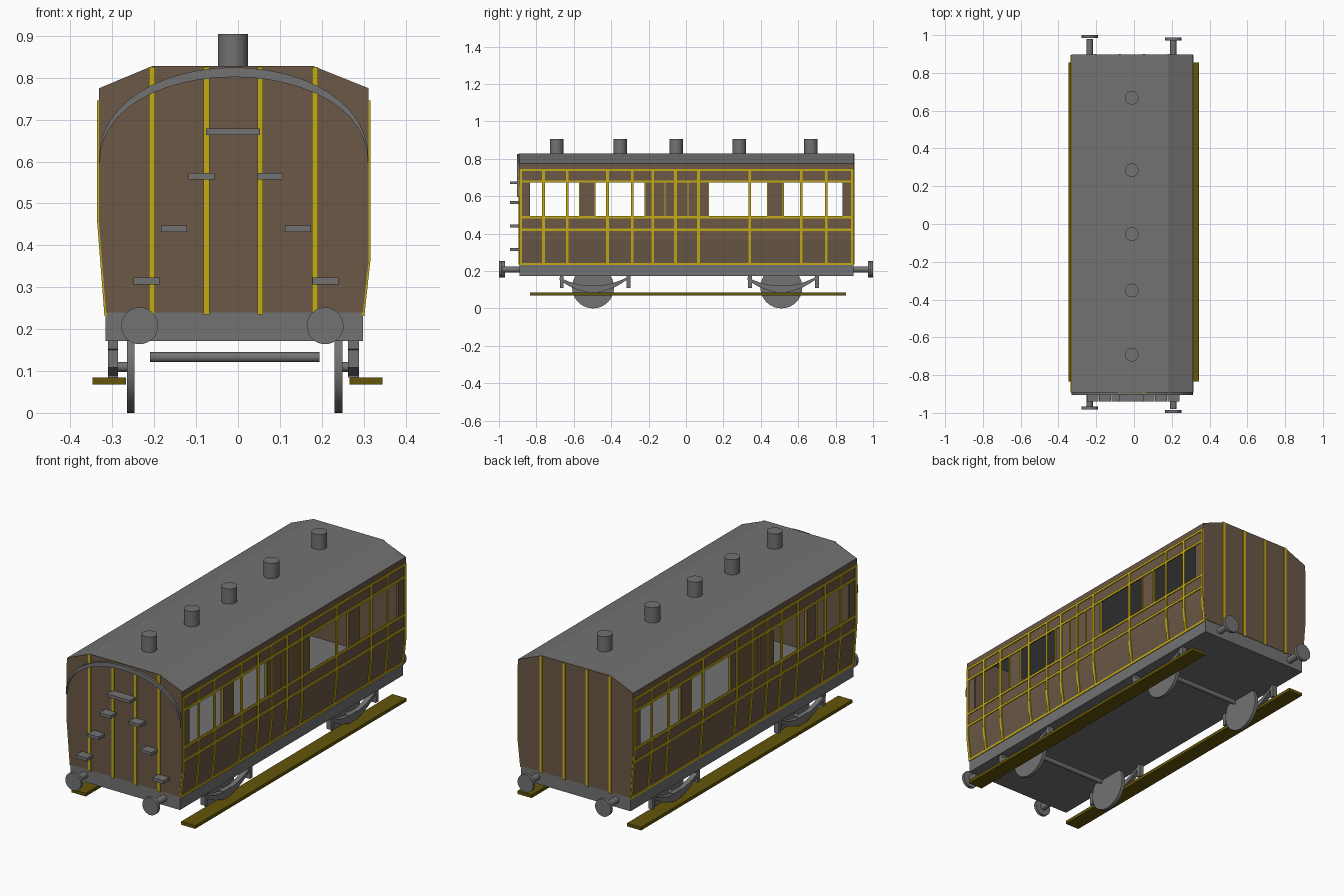
import bpy, bmesh, math
from mathutils import Vector, Matrix

if "Cube" in bpy.data.objects:
    bpy.data.objects.remove(bpy.data.objects["Cube"], do_unlink=True)


def material(name, rgb):
    m = bpy.data.materials.new(name)
    m.use_nodes = True
    m.diffuse_color = (*rgb, 1)
    m.node_tree.nodes["Principled BSDF"].inputs["Base Color"].default_value = (*rgb, 1)
    return m


GREY = material("grey", (0.17, 0.17, 0.17))
BROWN = material("brown", (0.145, 0.098, 0.061))
GOLD = material("gold", (0.56, 0.41, 0.008))
DARK_GOLD = material("dark gold", (0.125, 0.09, 0.003))


def finish(name, bm, mat, smooth=False, thickness=0, offset=-1):
    me = bpy.data.meshes.new(name)
    bm.to_mesh(me)
    bm.free()
    me.materials.append(mat)
    ob = bpy.data.objects.new(name, me)
    bpy.context.collection.objects.link(ob)
    if thickness:
        mod = ob.modifiers.new("thickness", "SOLIDIFY")
        mod.thickness, mod.offset = thickness, offset
    if smooth:
        bpy.ops.object.select_all(action="DESELECT")
        ob.select_set(True)
        bpy.context.view_layer.objects.active = ob
        bpy.ops.object.shade_smooth_by_angle(angle=math.radians(35))
    return ob


def box(name, x, y, z, mat):
    """Box from (min, max) ranges."""
    bm = bmesh.new()
    lo, hi = zip(x, y, z)
    size = Vector(hi) - Vector(lo)
    mid = (Vector(hi) + Vector(lo)) / 2
    bmesh.ops.create_cube(bm, size=1, matrix=Matrix.Translation(mid) @ Matrix.Diagonal((*size, 1)))
    return finish(name, bm, mat)


def rod(name, centre, radius, length, axis, mat, sides=32):
    bm = bmesh.new()
    turn = Vector((0, 0, 1)).rotation_difference(Vector(axis)).to_matrix().to_4x4()
    bmesh.ops.create_cone(bm, cap_ends=True, segments=sides, radius1=radius, radius2=radius,
                          depth=length, matrix=Matrix.Translation(centre) @ turn)
    return finish(name, bm, mat, smooth=True)


def prism(name, points, axis, start, end, mat):
    """Extrude an outline along x (points are y,z) or along y (points are x,z)."""
    bm = bmesh.new()
    place = (lambda a, b: (start, a, b)) if axis == "x" else (lambda a, b: (a, start, b))
    face = bm.faces.new([bm.verts.new(place(a, b)) for a, b in points])
    out = bmesh.ops.extrude_face_region(bm, geom=[face])
    step = Vector((end - start, 0, 0) if axis == "x" else (0, end - start, 0))
    bmesh.ops.translate(bm, verts=[v for v in out["geom"] if isinstance(v, bmesh.types.BMVert)], vec=step)
    bmesh.ops.recalc_face_normals(bm, faces=bm.faces)
    return finish(name, bm, mat)


# Body cross-section: each side tapers in below its waist
FRONT, BACK, MID = -0.89, 0.895, -0.01
SIDES = {"left": (1, 0.298, 0.312, 0.365), "right": (-1, -0.315, -0.332, 0.455)}
FLOOR, EAVES, RIDGE = 0.24, 0.775, 0.828
ROOF = [(0.312, EAVES), (0.18, RIDGE), (-0.205, RIDGE), (-0.332, EAVES)]


def side_x(side, z):
    _, low, high, waist = SIDES[side]
    return low + (high - low) * min(1, max(0, (z - FLOOR) / (waist - FLOOR)))


def side_quad(bm, side, y0, y1, z0, z1):
    corners = [(y0, z0), (y1, z0), (y1, z1), (y0, z1)]
    if SIDES[side][0] < 0:
        corners.reverse()
    bm.faces.new([bm.verts.new((side_x(side, z), y, z)) for y, z in corners])


SILL, HEAD = 0.487, 0.678
OPENINGS = [(-0.835, -0.57), (-0.487, -0.22), (0.12, 0.435), (0.52, 0.838)]
BARS = [-0.884, -0.762, -0.635, -0.42, -0.287, -0.178, -0.056, 0.067, 0.34, 0.617, 0.75, 0.889]
THIN_BARS = [-0.57, -0.487, -0.22, -0.112, 0.01, 0.12, 0.435, 0.52]
RAILS = [0.237, 0.42, 0.487, 0.678, 0.74]

for side, (sign, low, high, waist) in SIDES.items():
    # Side wall with window openings
    ys = sorted([FRONT, BACK] + [y for pair in OPENINGS for y in pair])
    zs = [FLOOR, waist, SILL, HEAD, EAVES]
    bm = bmesh.new()
    for y0, y1 in zip(ys, ys[1:]):
        for z0, z1 in zip(zs, zs[1:]):
            if not (z0 == SILL and (y0, y1) in OPENINGS):
                side_quad(bm, side, y0, y1, z0, z1)
    bmesh.ops.remove_doubles(bm, verts=bm.verts, dist=0.0001)
    finish(side + "_wall", bm, BROWN, thickness=0.01)

    # Gold beading on the side
    bm = bmesh.new()
    for y in BARS:
        for z0, z1 in ((FLOOR - 0.004, waist), (waist, 0.746)):
            side_quad(bm, side, y - 0.007, y + 0.007, z0, z1)
    for y in THIN_BARS:
        side_quad(bm, side, y - 0.003, y + 0.003, SILL, HEAD)
    for z in RAILS:
        side_quad(bm, side, FRONT, BACK, z - 0.006, z + 0.006)
    finish(side + "_beading", bm, GOLD, thickness=0.006, offset=0.4)

# Roof shell
bm = bmesh.new()
rows = [[bm.verts.new((x, y, z)) for y in (FRONT, BACK)] for x, z in ROOF]
for a, b in zip(rows, rows[1:]):
    bm.faces.new((a[0], a[1], b[1], b[0]))
bmesh.ops.recalc_face_normals(bm, faces=bm.faces)
if sum(f.normal.z for f in bm.faces) < 0:
    bmesh.ops.reverse_faces(bm, faces=bm.faces)
finish("roof", bm, GREY, thickness=0.01)

# End walls with gold strips
outline = ([(side_x("left", z), z) for z in (FLOOR, 0.365)] + ROOF
           + [(side_x("right", z), z) for z in (0.455, FLOOR)])
for end, y, out in (("front", FRONT, -1), ("back", BACK, 1)):
    prism(end + "_wall", outline, "y", y - out * 0.01, y + out * 0.002, BROWN)
    for i, x in enumerate((-0.205, -0.075, 0.053, 0.184)):
        box(f"{end}_strip_{i}", (x - 0.007, x + 0.007),
            sorted((y, y + out * 0.006)), (0.235, RIDGE - 0.002), GOLD)

# Grey arch over the front end
arch = []
for base, rise, half, order in ((0.6, 0.225, 0.322, 1), (0.595, 0.207, 0.32, -1)):
    curve = [(MID + half * math.cos(math.pi * i / 24),
              base + rise * math.sin(math.pi * i / 24) ** 0.9) for i in range(25)]
    arch += curve[::order]
prism("front_arch", arch, "y", FRONT, FRONT - 0.014, GREY)

# Climbing steps on the front end
box("top_step", (-0.077, 0.053), (-0.94, FRONT), (0.664, 0.679), GREY)
for reach, z in ((0.082, 0.565), (0.148, 0.44), (0.214, 0.315)):
    for s in (-1, 1):
        x = MID + 0.005 + s * reach
        box("step", (x - 0.031, x + 0.031), (-0.94, FRONT), (z - 0.008, z + 0.008), GREY)

# Roof vents
for y in (-0.692, -0.352, -0.053, 0.285, 0.668):
    rod("roof_vent", (-0.012, y, 0.862), 0.036, 0.086, (0, 0, 1), GREY)

# Chassis
box("chassis", (-0.316, 0.298), (FRONT, BACK), (0.172, FLOOR), GREY)

# Buffers
for x, y in ((-0.235, 1.0), (-0.235, -0.983), (0.208, 0.988), (0.208, -1.0)):
    s = math.copysign(1, y)
    rod("buffer_head", (x, y - s * 0.008, 0.208), 0.044, 0.016, (0, 1, 0), GREY)
    rod("buffer_shaft", (x, s * 0.93, 0.208), 0.017, 0.1, (0, 1, 0), GREY)

# Wheels, axles and springs
for y in (-0.497, 0.51):
    rod("axle", (-0.008, y, 0.133), 0.012, 0.405, (1, 0, 0), GREY, 16)
    for x in (-0.256, 0.24):
        rod("wheel", (x, y, 0.112), 0.112, 0.018, (1, 0, 0), GREY, 40)
    for x0, x1 in ((-0.31, -0.286), (0.263, 0.289)):
        leaf = []
        for top, sag, order in ((0.165, 0.045, 1), (0.152, 0.066, -1)):
            curve = [(y + 0.18 * t / 6, top - sag * (1 - (t / 6) ** 2)) for t in range(-6, 7)]
            leaf += curve[::order]
        prism("leaf_spring", leaf, "x", x0, x1, GREY)
        for dy in (-0.168, 0.19):
            box("spring_hanger", (x0, x1), (y + dy - 0.01, y + dy + 0.01), (0.108, 0.175), GREY)
        box("axle_box", (x0, x1), (y - 0.035, y + 0.035), (0.084, 0.125), GREY)
        # Stub joining wheel and axle box
        rod("axle_stub", ((x0 + x1) / 2 * 0.95, y, 0.11), 0.012, 0.04, (1, 0, 0), GREY, 12)

# Footboards
for x0, x1 in ((-0.347, -0.268), (0.266, 0.345)):
    box("footboard", (x0, x1), (-0.835, 0.855), (0.068, 0.084), DARK_GOLD)
